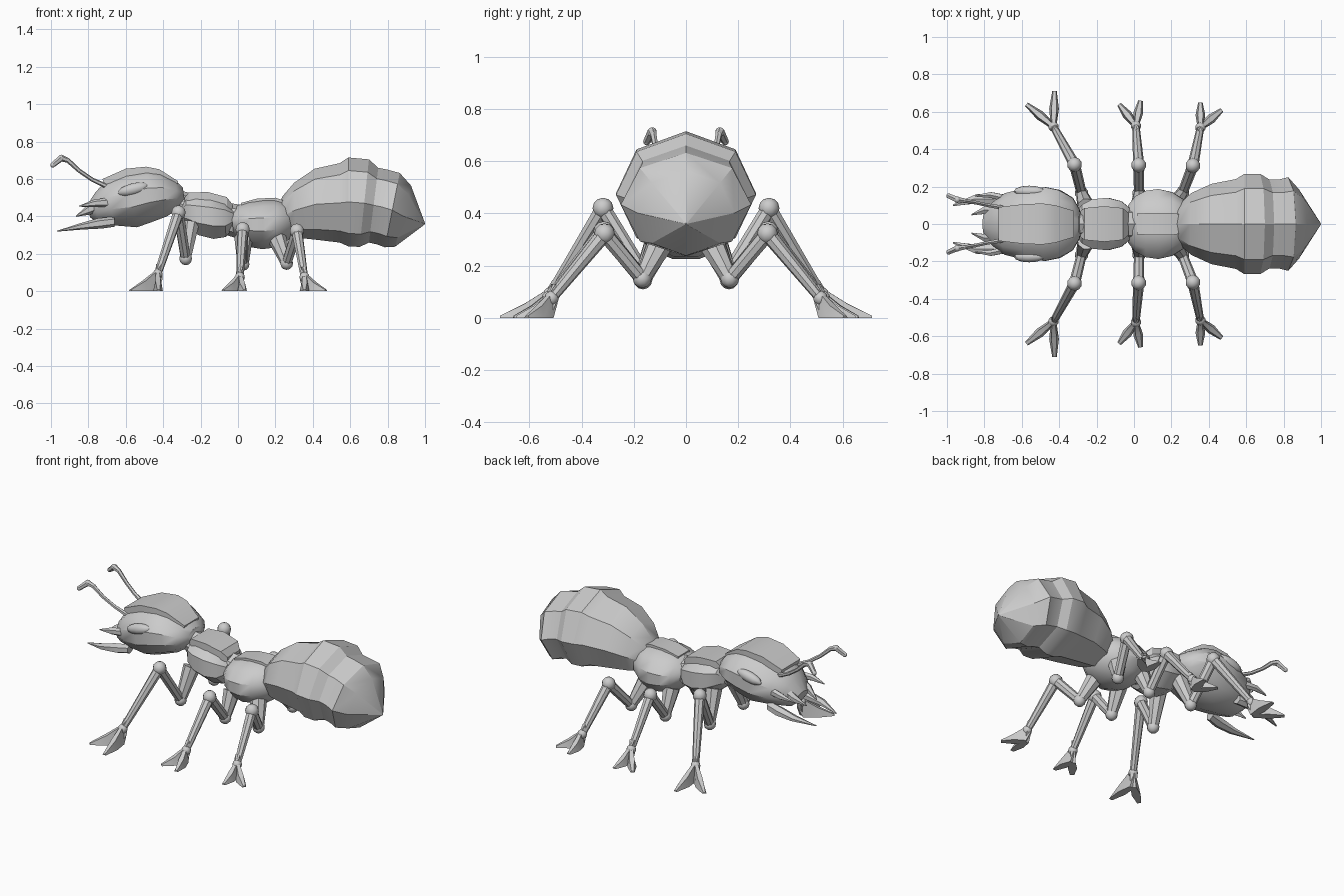
import bpy, bmesh, math
from mathutils import Vector, Matrix

if "Cube" in bpy.data.objects:
    bpy.data.objects.remove(bpy.data.objects["Cube"])


def finish(bm, name, angle=30, mirror=False):
    bmesh.ops.recalc_face_normals(bm, faces=bm.faces)
    me = bpy.data.meshes.new(name)
    bm.to_mesh(me)
    bm.free()
    ob = bpy.data.objects.new(name, me)
    bpy.context.collection.objects.link(ob)
    if mirror:
        m = ob.modifiers.new("Mirror", 'MIRROR')
        m.use_axis = (False, True, False)
    bpy.ops.object.select_all(action='DESELECT')
    ob.select_set(True)
    bpy.context.view_layer.objects.active = ob
    bpy.ops.object.shade_smooth_by_angle(angle=math.radians(angle))
    return ob


def loft(bm, rings, n=8, flat_top=False, y=0.0):
    """Each ring: top x, top z, bottom x, bottom z, half width (, y centre)."""
    off = math.pi / n if flat_top else 0
    k = 1 / math.cos(off)
    prev = first = None
    for tx, tz, bx, bz, w, *yc in rings:
        top, bot = Vector((tx, yc[0] if yc else y, tz)), Vector((bx, yc[0] if yc else y, bz))
        mid, half = (top + bot) / 2, (top - bot) / 2
        ring = []
        for i in range(n):
            a = off + math.tau * i / n
            ring.append(bm.verts.new(mid + half * math.cos(a) * k + Vector((0, w * math.sin(a) * k, 0))))
        if prev:
            for i in range(n):
                j = (i + 1) % n
                bm.faces.new((prev[i], prev[j], ring[j], ring[i]))
        first = first or ring
        prev = ring
    bm.faces.new(first)
    bm.faces.new(prev)


def body(name, rings, n=8, flat_top=False, angle=30):
    bm = bmesh.new()
    loft(bm, rings, n, flat_top)
    return finish(bm, name, angle)


def segment(bm, a, b, r1, r2, n=8):
    a, b = Vector(a), Vector(b)
    d = b - a
    m = Matrix.Translation((a + b) / 2) @ d.to_track_quat('Z', 'Y').to_matrix().to_4x4()
    bmesh.ops.create_cone(bm, cap_ends=True, segments=n, radius1=r1, radius2=r2, depth=d.length, matrix=m)


def ball(bm, p, r):
    bmesh.ops.create_uvsphere(bm, u_segments=10, v_segments=6, radius=r, matrix=Matrix.Translation(p))


# Abdomen: octagonal, banded, pointed tip
body("abdomen", [
    (.20, .43, .22, .34, .05), (.24, .51, .25, .30, .11), (.30, .58, .31, .287, .165),
    (.41, .655, .42, .275, .215), (.545, .685, .545, .26, .24), (.59, .715, .59, .24, .268),
    (.70, .705, .65, .237, .268), (.75, .66, .70, .26, .237), (.80, .65, .745, .25, .237),
    (.865, .632, .785, .235, .25), (.925, .565, .84, .238, .185), (1.0, .363, .998, .357, .003)],
    angle=27)

# Two thorax segments
body("front_thorax", [
    (-.315, .46, -.305, .37, .06), (-.28, .515, -.27, .335, .105), (-.23, .522, -.21, .30, .132),
    (-.15, .518, -.13, .28, .14), (-.07, .495, -.065, .29, .122), (-.025, .445, -.02, .345, .085)],
    flat_top=True)
body("rear_thorax", [
    (-.035, .42, -.025, .31, .10), (.0, .46, .02, .26, .15), (.06, .478, .07, .235, .178),
    (.13, .488, .13, .225, .187), (.20, .49, .21, .235, .17), (.27, .47, .28, .28, .125), (.31, .43, .31, .33, .06)],
    n=12, flat_top=True, angle=35)

# Raised back plates
body("front_thorax_plate", [
    (-.285, .50, -.285, .47, .07), (-.265, .528, -.265, .48, .085), (-.16, .53, -.16, .48, .095),
    (-.06, .503, -.06, .45, .085), (-.03, .465, -.03, .43, .06)], n=4, flat_top=True)
body("rear_thorax_plate", [
    (.015, .472, .015, .44, .055), (.10, .495, .10, .45, .06), (.20, .50, .20, .45, .06),
    (.26, .48, .26, .44, .05)], n=4, flat_top=True)

# Head with crown plate
body("head", [
    (-.81, .455, -.79, .395, .055), (-.765, .525, -.75, .36, .115), (-.71, .588, -.66, .352, .165),
    (-.60, .64, -.54, .342, .192), (-.49, .657, -.46, .37, .197), (-.42, .643, -.38, .40, .182),
    (-.335, .595, -.32, .44, .14), (-.295, .555, -.285, .485, .075)], n=12, flat_top=True, angle=35)
body("crown_plate", [
    (-.725, .60, -.715, .57, .09), (-.60, .655, -.60, .60, .105), (-.49, .666, -.49, .61, .11),
    (-.42, .652, -.42, .60, .10), (-.32, .588, -.33, .54, .07)], n=4, flat_top=True)

# Neck and waist connectors
bm = bmesh.new()
segment(bm, (-.36, 0, .49), (-.24, 0, .44), .06, .08)
segment(bm, (-.07, 0, .39), (.02, 0, .37), .085, .09)
finish(bm, "neck_and_waist")

# Eyes: tilted flattened ellipsoids
bm = bmesh.new()
m = (Matrix.Translation((-.56, .175, .545)) @ Matrix.Rotation(math.radians(-14), 4, 'Y')
     @ Matrix.Diagonal((.085, .03, .032, 1)))
bmesh.ops.create_uvsphere(bm, u_segments=12, v_segments=8, radius=1, matrix=m)
finish(bm, "eyes", 40, True)

# Antennae: elbowed, with a flattened club
bm = bmesh.new()
pts = [((-.69, .085, .555), .014), ((-.78, .10, .597), .011), ((-.85, .115, .645), .011),
       ((-.91, .125, .70), .013), ((-.945, .13, .712), .018), ((-.99, .15, .675), .014)]
for (a, ra), (b, rb) in zip(pts, pts[1:]):
    segment(bm, a, b, ra, rb, 6)
    ball(bm, b, rb)
finish(bm, "antennae", 40, True)

# Mandibles: long lower blades, short upper fangs and side palps
bm = bmesh.new()
loft(bm, [(-.66, .40, -.66, .345, .03, .12), (-.75, .39, -.73, .335, .035, .135),
          (-.85, .362, -.83, .33, .028, .135), (-.968, .323, -.966, .319, .005, .10)], n=6)
loft(bm, [(-.74, .50, -.73, .43, .03, .075), (-.80, .465, -.79, .41, .024, .075),
          (-.868, .402, -.866, .398, .004, .05)], n=6)
loft(bm, [(-.70, .50, -.69, .45, .02, .14), (-.77, .49, -.76, .45, .018, .155),
          (-.85, .457, -.848, .452, .004, .15)], n=6)
finish(bm, "mandibles", 30, True)


# Legs: hip, elbow, knee, ankle, then two wedge-shaped toes
def toe(bm, ankle, tip):
    tip = Vector((tip[0], tip[1], 0))
    base = Vector((ankle[0], ankle[1], 0))
    d = tip - base
    s = Vector((-d.y, d.x, 0)).normalized()
    up = Vector((0, 0, 1))
    z = ankle[2]
    rows = [(base - d * .12, .014, z * .7, z + .055), (base + d * .05, .016, 0, z + .02),
            (base + d * .5, .026, 0, z * .62), (tip, .012, 0, .008)]
    prev = None
    for c, w, lo, hi in rows:
        q = [bm.verts.new(c + s * u * w + up * h) for u, h in ((-1, lo), (1, lo), (.55, hi), (-.55, hi))]
        if prev:
            for i in range(4):
                j = (i + 1) % 4
                bm.faces.new((prev[i], prev[j], q[j], q[i]))
        else:
            bm.faces.new(q)
        prev = q
    bm.faces.new(prev)


legs = {
    "front_legs": ((-.255, .09, .36), (-.28, .165, .175), (-.318, .318, .42), (-.43, .52, .09),
                   ((-.575, .64), (-.425, .712))),
    "middle_legs": ((.03, .10, .29), (.027, .165, .145), (.025, .315, .33), (.01, .525, .075),
                    ((-.08, .64), (.035, .66))),
    "hind_legs": ((.21, .10, .28), (.26, .168, .15), (.315, .312, .322), (.355, .515, .075),
                  ((.355, .65), (.47, .61))),
}
for name, (hip, elbow, knee, ankle, toes) in legs.items():
    bm = bmesh.new()
    segment(bm, hip, elbow, .05, .03)
    ball(bm, elbow, .036)
    segment(bm, elbow, knee, .027, .03)
    ball(bm, knee, .04)
    segment(bm, knee, ankle, .03, .02)
    ball(bm, ankle, .028)
    for t in toes:
        toe(bm, ankle, t)
    finish(bm, name, 35, True)
